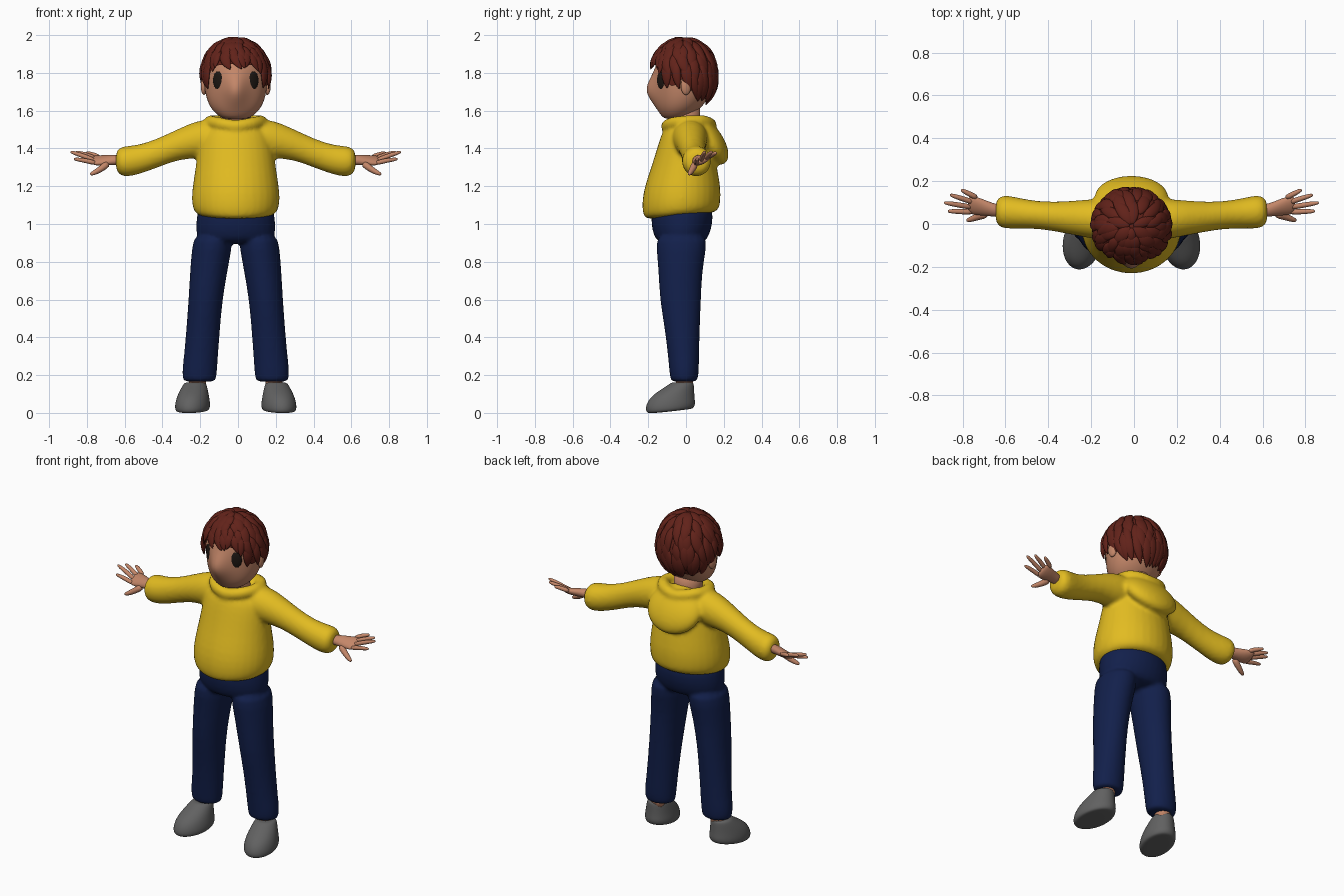
import bpy, bmesh, math, random
from mathutils import Vector, Matrix

if "Cube" in bpy.data.objects:
    bpy.data.objects.remove(bpy.data.objects["Cube"])
random.seed(4)
V = Vector
CX = -0.012   # symmetry plane of the figure


def mat(name, rgb):
    m = bpy.data.materials.new(name)
    m.diffuse_color = (*rgb, 1)
    m.use_nodes = True
    m.node_tree.nodes["Principled BSDF"].inputs["Base Color"].default_value = m.diffuse_color
    return m


SKIN = mat("skin", (.55, .24, .14))
YELLOW = mat("yellow", (.76, .50, .015))
NAVY = mat("navy", (.006, .014, .07))
HAIR = mat("hair_red", (.12, .016, .010))
DARK = mat("eye_dark", (.012, .008, .006))
GREY = mat("shoe_grey", (.12, .12, .12))


def ring(c, u, v, n=16):
    c, u, v = V(c), V(u), V(v)
    return [c + u * math.cos(2 * math.pi * i / n) + v * math.sin(2 * math.pi * i / n) for i in range(n)]


def flat(z, cy, rx, ry, cx=0, tilt=0, n=16):
    """Horizontal oval; tilt raises the back."""
    return ring((cx, cy, z), (rx, 0, 0), (0, ry, tilt), n)


def loft(bm, rings, caps=True, closed=False, side=1):
    rows = [[bm.verts.new((p.x * side, p.y, p.z)) for p in r] for r in rings]
    n = len(rows[0])
    pairs = list(zip(rows, rows[1:])) + ([(rows[-1], rows[0])] if closed else [])
    for a, b in pairs:
        for i in range(n):
            j = (i + 1) % n
            bm.faces.new((a[i], a[j], b[j], b[i]))
    if caps and not closed:
        bm.faces.new(rows[0])
        bm.faces.new(rows[-1])


def tube(bm, pts, radii, side=1, n=8):
    pts = [V(p) for p in pts]
    rings = []
    for i, p in enumerate(pts):
        d = pts[min(i + 1, len(pts) - 1)] - pts[max(i - 1, 0)]
        q = d.to_track_quat('Z', 'Y')
        rings.append(ring(p, q @ V((radii[i], 0, 0)), q @ V((0, radii[i], 0)), n))
    loft(bm, rings, side=side)


def ball(bm, c, r, rot=Matrix.Identity(4)):
    bmesh.ops.create_uvsphere(bm, u_segments=24, v_segments=14, radius=1,
                              matrix=Matrix.Translation(c) @ rot @ Matrix.Diagonal((*r, 1)))


def finish(bm, name, material, subsurf=0, voxel=0, smooth=0):
    bmesh.ops.recalc_face_normals(bm, faces=bm.faces)
    for f in bm.faces:
        f.smooth = True
    me = bpy.data.meshes.new(name)
    bm.to_mesh(me)
    bm.free()
    me.materials.append(material)
    ob = bpy.data.objects.new(name, me)
    ob.location.x = CX
    bpy.context.collection.objects.link(ob)
    if subsurf:
        ob.modifiers.new("sub", 'SUBSURF').levels = subsurf
        ob.modifiers["sub"].render_levels = subsurf
    if voxel:
        m = ob.modifiers.new("fuse", 'REMESH')
        m.mode, m.voxel_size, m.use_smooth_shade = 'VOXEL', voxel, True
        s = ob.modifiers.new("soften", 'SMOOTH')
        s.factor, s.iterations = .5, smooth
    return ob


# Sweater: torso, sleeves, collar roll and hood fused together
bm = bmesh.new()
loft(bm, [flat(*r) for r in [
    (1.04, -.025, .17, .16, 0, .015), (1.05, -.025, .21, .195, 0, .02), (1.075, -.025, .232, .21, 0, .02),
    (1.13, -.025, .24, .213, 0, .01), (1.2, -.018, .234, .206), (1.3, -.01, .217, .178),
    (1.4, -.003, .205, .154), (1.47, 0, .19, .135), (1.505, 0, .16, .115), (1.52, 0, .10, .085)]])
for s in (1, -1):
    loft(bm, [ring((x, y, z), (0, ry, 0), (0, 0, rz)) for x, y, z, ry, rz in [
        (.07, .02, 1.45, .09, .08), (.13, .02, 1.455, .10, .10), (.2, .025, 1.448, .092, .104),
        (.3, .03, 1.425, .077, .083), (.42, .04, 1.372, .064, .078), (.52, .05, 1.338, .072, .08),
        (.59, .057, 1.33, .082, .085), (.622, .057, 1.333, .07, .07), (.636, .057, 1.335, .038, .038)]], side=s)
collar = []
for i in range(24):
    a = 2 * math.pi * i / 24
    out = V((math.sin(a), -math.cos(a), 0))
    c = V((.135 * out.x, .015 + .115 * out.y, 1.515 + .026 * abs(out.x) + .008 * (out.y > .3)))
    collar.append(ring(c, out * .036, (0, 0, .036), 10))
loft(bm, collar, closed=True)
ball(bm, (0, .125, 1.44), (.175, .072, .145), Matrix.Rotation(math.radians(34), 4, 'X'))
finish(bm, "sweater", YELLOW, 1, .011, 5)

# Trousers: hips and two legs fused together
bm = bmesh.new()
loft(bm, [flat(*r) for r in [
    (.895, -.025, .15, .11), (.92, -.025, .215, .145), (1.0, -.022, .216, .168),
    (1.07, -.02, .207, .165), (1.1, -.02, .19, .15)]])
for s in (1, -1):
    loft(bm, [flat(*r) for r in [
        (.165, -.01, .075, .06, .192), (.17, -.01, .09, .074, .192), (.22, -.01, .095, .08, .192),
        (.3, -.013, .092, .084, .184), (.45, -.02, .091, .095, .172), (.6, -.03, .092, .112, .16),
        (.75, -.03, .101, .118, .143), (.87, -.025, .108, .135, .127), (.96, -.022, .105, .14, .115)]], side=s)
finish(bm, "trousers", NAVY, 1, .011, 4)

# Shoes, toes turned slightly outward
bm = bmesh.new()
for s in (1, -1):
    rings = [flat(*r) for r in [
        (.008, -.01, .07, .105, 0, .012), (.012, -.01, .09, .13, 0, .012), (.04, -.008, .094, .137, 0, .01),
        (.075, .0, .088, .125), (.11, .02, .078, .102), (.148, .05, .064, .07),
        (.16, .055, .055, .06), (.162, .055, .035, .04)]]
    turn = Matrix.Translation((.227, -.075, 0)) @ Matrix.Rotation(math.radians(12), 4, 'Z')
    loft(bm, [[turn @ p for p in r] for r in rings], side=s)
finish(bm, "shoes", GREY, 2)

# Ankles
bm = bmesh.new()
for s in (1, -1):
    tube(bm, [(.205, -.008, .12), (.2, -.008, .22)], (.045, .045), s, 20)
finish(bm, "ankles", SKIN)

# Hands: tilted palm, four fingers and a thumb
bm = bmesh.new()
ct, st = math.cos(.45), math.sin(.45)
tips = [(.858, .06, 1.345), (.876, .10, 1.383), (.848, .137, 1.383), (.795, .16, 1.378)]
for s in (1, -1):
    loft(bm, [ring((x, y, z), (0, w * ct, w * st), (0, -h * st, h * ct), 12) for x, y, z, w, h in [
        (.6, .06, 1.338, .032, .028), (.65, .066, 1.34, .033, .027), (.7, .08, 1.337, .045, .024),
        (.745, .088, 1.336, .05, .019), (.765, .09, 1.338, .042, .012)]], side=s)
    for o, tip in zip((-.036, -.012, .012, .036), tips):
        a, b = V((.735 - max(o, 0) * .5, .088 + o * ct, 1.336 + o * st)), V(tip)
        tube(bm, [a, a.lerp(b, .5) + V((0, 0, .004)), a.lerp(b, .9), b], (.015, .0135, .011, .005), s)
    tube(bm, [(.67, .05, 1.325), (.715, .035, 1.29), (.755, .02, 1.268), (.772, .015, 1.262)],
         (.024, .018, .014, .006), s)
finish(bm, "hands", SKIN, 1)

# Head with a soft broad nose
bm = bmesh.new()
loft(bm, [flat(*r, n=48) for r in [
    (1.555, -.055, .035, .035), (1.56, -.055, .075, .065), (1.59, -.043, .112, .095), (1.62, -.033, .136, .117),
    (1.66, -.022, .153, .135), (1.70, -.015, .162, .145), (1.74, -.01, .167, .151), (1.78, -.01, .168, .153),
    (1.82, -.01, .165, .15), (1.87, -.01, .15, .138), (1.91, -.01, .12, .112), (1.94, -.01, .07, .07)]])
for v in bm.verts:
    if v.co.y < 0:
        v.co.y -= .055 * math.exp(-(v.co.x / .06) ** 2 - ((v.co.z - 1.71) / .075) ** 2)
finish(bm, "head", SKIN, 1)

bm = bmesh.new()
tube(bm, [(0, 0, 1.48), (0, -.005, 1.55), (0, -.01, 1.63)], (.088, .08, .085), n=32)
finish(bm, "neck", SKIN)

# Ears and eyes
ears, eyes = bmesh.new(), bmesh.new()
for s in (1, -1):
    ball(ears, (s * .168, .0, 1.73), (.016, .028, .047), Matrix.Rotation(s * .25, 4, 'Z'))
    ball(eyes, (s * .092, -.133, 1.76), (.033, .012, .049), Matrix.Rotation(s * .58, 4, 'Z'))
finish(ears, "ears", SKIN)
finish(eyes, "eyes", DARK)

# Hair: scalp cap plus rows of tapered locks flowing from the crown
HC = V((0, -.012, 1.785))
LINE = [(0, 1.36), (.75, 1.42), (1.1, 1.98), (1.3, 1.95), (1.6, 1.72), (1.95, 2.2), (2.3, 2.35), (3.2, 2.38)]


def hairline(th):
    a = abs((th + math.pi) % (2 * math.pi) - math.pi)
    for (a0, p0), (a1, p1) in zip(LINE, LINE[1:]):
        if a <= a1:
            return p0 + (p1 - p0) * (a - a0) / (a1 - a0)
    return LINE[-1][1]


def scalp(th, ph, k=1.0):
    return HC + V((.181 * math.sin(ph) * math.sin(th), -.178 * math.sin(ph) * math.cos(th), .2 * math.cos(ph))) * k


bm = bmesh.new()
N = 48
loft(bm, [[scalp(2 * math.pi * i / N, (hairline(2 * math.pi * i / N) - .12) * f / 14, .985) for i in range(N)]
          for f in [.05] + list(range(1, 15))], caps=False)
finish(bm, "hair_cap", HAIR)

bm = bmesh.new()
TAPER = (.35, .85, 1, .9, .62, .08)
for start, end, count in [(.02, .38, 7), (.16, .56, 13), (.32, .72, 18), (.48, .87, 22), (.6, 1.0, 26)]:
    for i in range(count):
        th0 = 2 * math.pi * (i + random.uniform(-.3, .3)) / count + start * 5
        drift = random.uniform(-.05, .3)
        reach = end + random.uniform(-.04, .05)
        w, lift = random.uniform(.026, .036), random.uniform(.0, .05)
        pts = []
        for j in range(6):
            t = j / 5
            th = th0 + drift * t * t
            pts.append(scalp(th, hairline(th0 + drift * .6) * (start + (reach - start) * t), .985 + lift * t))
        rings = []
        for j, p in enumerate(pts):
            d = (pts[min(j + 1, 5)] - pts[max(j - 1, 0)]).normalized()
            side = d.cross(p - HC).normalized()
            rings.append(ring(p, side * w * TAPER[j], side.cross(d) * .015 * TAPER[j], 8))
        loft(bm, rings)
finish(bm, "hair_locks", HAIR, 1)
